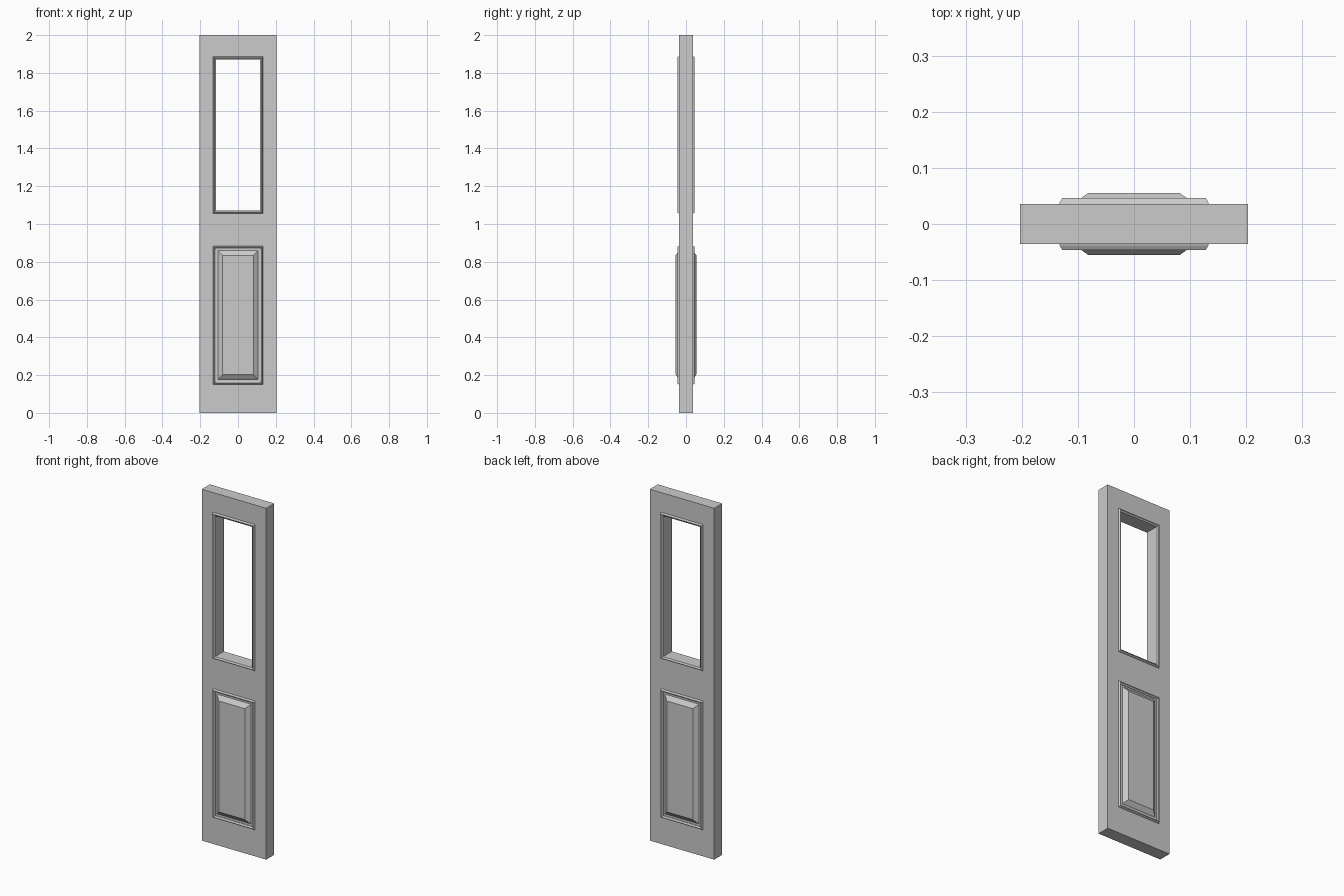
import bpy, bmesh

cube = bpy.data.objects.get("Cube")
if cube:
    bpy.data.objects.remove(cube, do_unlink=True)

# Single painted finish
paint = bpy.data.materials.new("grey_paint")
paint.use_nodes = True
GREY = (0.6, 0.6, 0.6, 1)
paint.diffuse_color = GREY
paint.node_tree.nodes["Principled BSDF"].inputs["Base Color"].default_value = GREY

HALF_W, HALF_T, HEIGHT = 0.203, 0.036, 2.0
WINDOW = (0.133, 1.055, 1.888)   # half width, bottom, top of moulding
PANEL = (0.133, 0.15, 0.884)
REVEAL = 0.016                   # width of the moulding


def rect_loops(name, rect, profile, side, cap=False, closed=False):
    """Sweep (inset, depth) points round a rectangle on one face of the door."""
    half, low, high = rect
    bm = bmesh.new()
    rings = []
    for inset, depth in profile:
        x, z0, z1 = half - inset, low + inset, high - inset
        corners = ((-x, z0), (x, z0), (x, z1), (-x, z1))
        rings.append([bm.verts.new((cx, side * depth, cz)) for cx, cz in corners])
    pairs = list(zip(rings, rings[1:]))
    if closed:
        pairs.append((rings[-1], rings[0]))
    for a, b in pairs:
        for i in range(4):
            j = (i + 1) % 4
            bm.faces.new((a[i], a[j], b[j], b[i]))
    if cap:
        bm.faces.new(rings[0])
        bm.faces.new(rings[-1])
    bmesh.ops.recalc_face_normals(bm, faces=bm.faces)
    mesh = bpy.data.meshes.new(name)
    bm.to_mesh(mesh)
    bm.free()
    mesh.materials.append(paint)
    obj = bpy.data.objects.new(name, mesh)
    bpy.context.collection.objects.link(obj)
    return obj


# Door slab with the window opening passing right through
rect_loops("door_slab_upper", (HALF_W, 0, HEIGHT), [(0, HALF_T), (0, -HALF_T)], 1, cap=True)
slab = bpy.data.objects["door_slab_upper"]
slab.name = "door_slab"
half, low, high = WINDOW
opening = (half - REVEAL, low + REVEAL, high - REVEAL)
cutter = rect_loops("window_cutter", opening, [(0, 0.2), (0, -0.2)], 1, cap=True)
cutter.hide_render = True
cutter.hide_viewport = True
cutter.display_type = 'WIRE'
cut = slab.modifiers.new("window_opening", 'BOOLEAN')
cut.operation = 'DIFFERENCE'
cut.solver = 'EXACT'
cut.object = cutter

# Moulding section: steep outer edge, flat crown, stepped inner edge
moulding = [(0, HALF_T), (0.001, 0.039), (0.005, 0.046), (0.009, 0.046),
            (0.012, 0.041), (REVEAL, 0.039), (REVEAL, HALF_T)]
# Raised field: sloping border up to a flat centre
field_rect = (0.107, 0.178, 0.859)
field = [(0, HALF_T), (0.003, 0.039), (0.025, 0.055)]

for label, side in (("front", -1), ("back", 1)):
    rect_loops(label + "_window_moulding", WINDOW, moulding, side, closed=True)
    rect_loops(label + "_panel_moulding", PANEL, moulding, side, closed=True)
    rect_loops(label + "_raised_panel", field_rect, field, side, cap=True)
